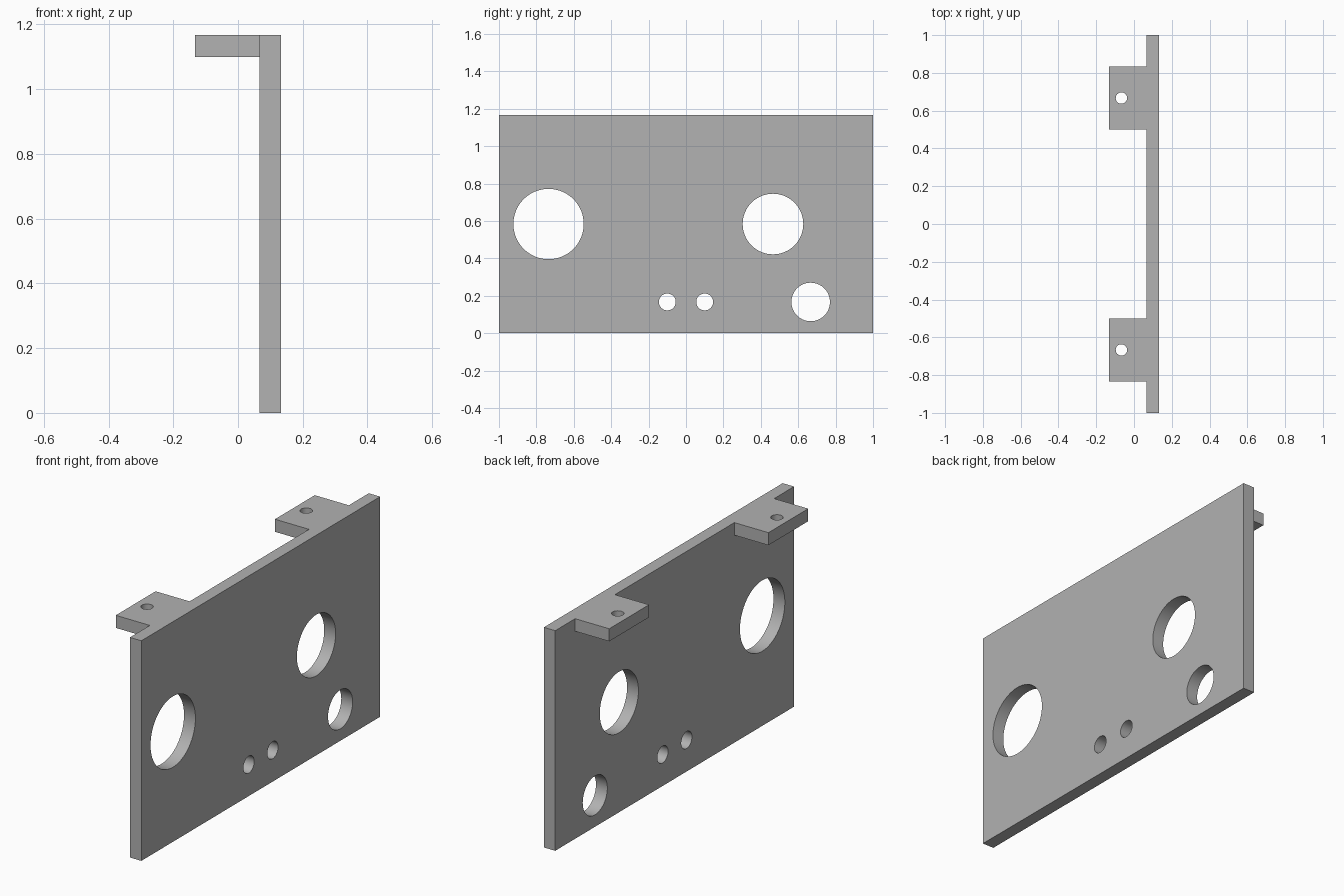
import bpy
import math

cube = bpy.data.objects.get("Cube")
if cube:
    bpy.data.objects.remove(cube, do_unlink=True)

# Overall dimensions
UNIT = 1 / 30
THICK = 2 * UNIT
HEIGHT = 35 * UNIT
TAB_WIDTH = 10 * UNIT
TAB_REACH = 6 * UNIT
PLATE_X = 3 * UNIT
TAB_Y = 20 * UNIT
HOLE_Z = 5 * UNIT

grey = bpy.data.materials.new("plain_grey")
grey.use_nodes = True
colour = (0.445, 0.445, 0.445, 1)
grey.diffuse_color = colour
grey.node_tree.nodes["Principled BSDF"].inputs["Base Color"].default_value = colour


def box(name, centre, size):
    bpy.ops.mesh.primitive_cube_add(size=1, location=centre)
    obj = bpy.context.object
    obj.name = name
    obj.scale = size
    bpy.ops.object.transform_apply(location=False, rotation=False, scale=True)
    obj.data.materials.append(grey)
    return obj


def drill(name, centre, radius, rotation):
    bpy.ops.mesh.primitive_cylinder_add(
        vertices=64, radius=radius, depth=THICK * 2, location=centre, rotation=rotation)
    obj = bpy.context.object
    obj.name = name
    obj.hide_render = True
    obj.data.materials.append(grey)
    return obj


def combine(target, other, operation):
    bpy.context.view_layer.objects.active = target
    mod = target.modifiers.new(operation.lower(), "BOOLEAN")
    mod.operation = operation
    mod.solver = "EXACT"
    mod.object = other
    bpy.ops.object.modifier_apply(modifier=mod.name)
    bpy.data.objects.remove(other, do_unlink=True)


# Upright plate
plate = box("mounting_plate", (PLATE_X, 0, HEIGHT / 2), (THICK, 2, HEIGHT))

# Two drilled tabs along the top edge, fused to the plate
for side in (-1, 1):
    tab = box("top_tab", (0, side * TAB_Y, HEIGHT - THICK / 2),
              (TAB_REACH + THICK, TAB_WIDTH, THICK))
    screw = drill("screw_hole", (-THICK, side * TAB_Y, HEIGHT - THICK / 2),
                  0.03, (0, 0, 0))
    combine(tab, screw, "DIFFERENCE")
    combine(plate, tab, "UNION")

# Round openings through the plate: y, z, radius
openings = [
    (-0.735, HEIGHT / 2, 0.188),
    (0.465, HEIGHT / 2, 0.162),
    (TAB_Y, HOLE_Z, 0.103),
    (-0.1, HOLE_Z, 0.045),
    (0.1, HOLE_Z, 0.045),
]
for y, z, radius in openings:
    cutter = drill("opening", (PLATE_X, y, z), radius, (0, math.pi / 2, 0))
    combine(plate, cutter, "DIFFERENCE")

# Smooth hole walls, sharp plate edges
bpy.ops.object.select_all(action="DESELECT")
plate.select_set(True)
bpy.context.view_layer.objects.active = plate
bpy.ops.object.shade_smooth_by_angle(angle=math.radians(30))
